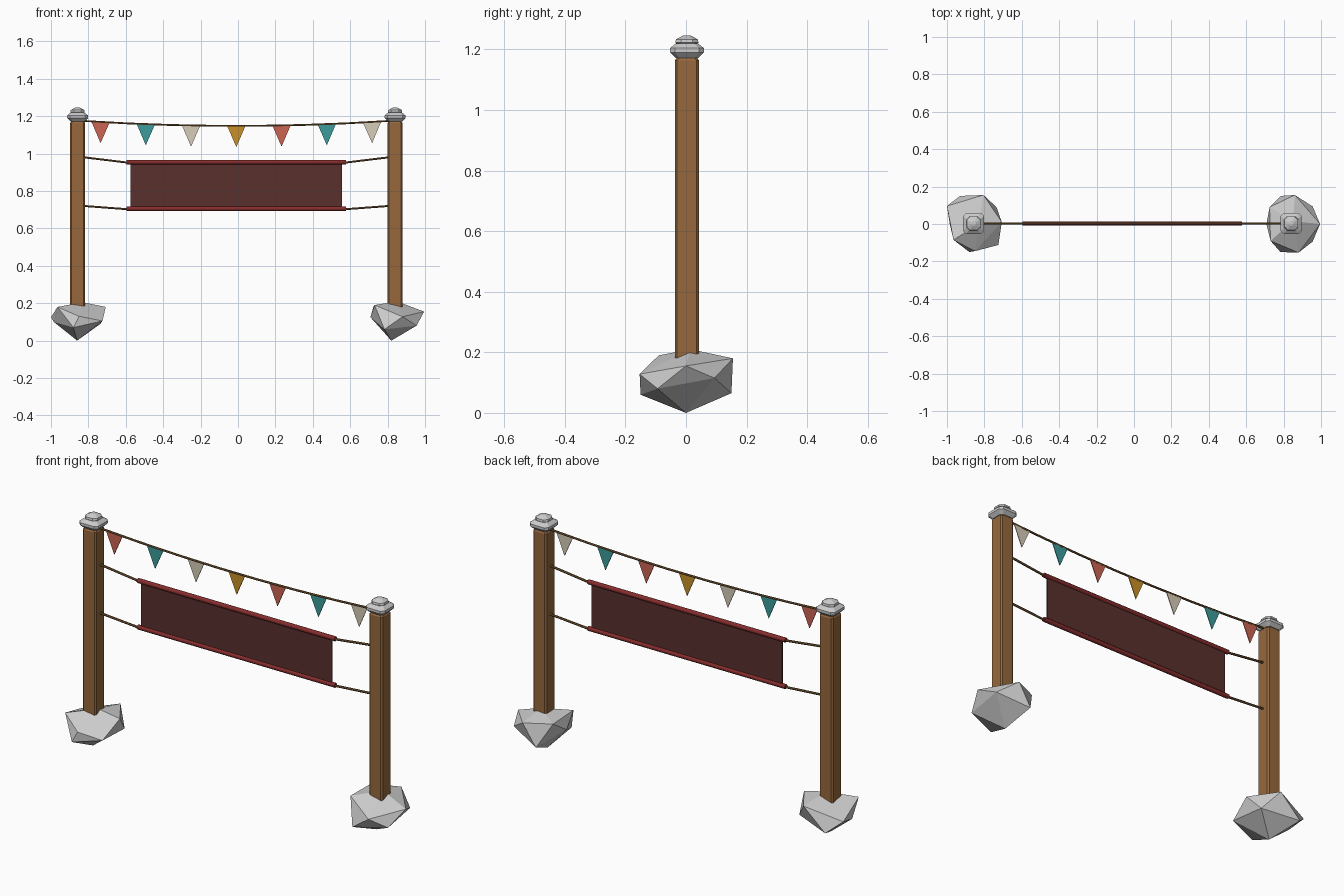
import bpy, bmesh, math
from mathutils import Vector

if "Cube" in bpy.data.objects:
    bpy.data.objects.remove(bpy.data.objects["Cube"])

CX, CY = -0.009, 0.003   # mirror centre of the posts and hangings


def paint(name, rgb):
    m = bpy.data.materials.new(name)
    m.diffuse_color = (*rgb, 1)
    m.use_nodes = True
    m.node_tree.nodes["Principled BSDF"].inputs["Base Color"].default_value = m.diffuse_color
    return m


WOOD = paint("wood", (0.31, 0.14, 0.047))
ROPE = paint("rope", (0.19, 0.10, 0.035))
CLOTH = paint("dark_cloth", (0.098, 0.03, 0.026))
ROD = paint("red_rod", (0.24, 0.026, 0.026))
RED = paint("flag_red", (0.60, 0.13, 0.09))
TEAL = paint("flag_teal", (0.045, 0.33, 0.33))
CREAM = paint("flag_cream", (0.68, 0.61, 0.48))
GOLD = paint("flag_gold", (0.58, 0.28, 0.02))


def finish(name, bm, mat=None):
    bmesh.ops.recalc_face_normals(bm, faces=bm.faces)
    me = bpy.data.meshes.new(name)
    bm.to_mesh(me)
    bm.free()
    if mat:
        me.materials.append(mat)
    ob = bpy.data.objects.new(name, me)
    bpy.context.collection.objects.link(ob)
    return ob


def loft(name, rings, mat=None):
    """Skin a list of equal-length point rings and cap both ends."""
    bm = bmesh.new()
    rows = [[bm.verts.new(p) for p in r] for r in rings]
    n = len(rows[0])
    for a, b in zip(rows, rows[1:]):
        for i in range(n):
            j = (i + 1) % n
            bm.faces.new((a[i], a[j], b[j], b[i]))
    bm.faces.new(rows[0])
    bm.faces.new(rows[-1])
    return finish(name, bm, mat)


def chamfered_square(x, z, h, c):
    k = h - c
    pts = [(h, -k), (h, k), (k, h), (-k, h), (-h, k), (-h, -k), (-k, -h), (k, -h)]
    return [(x + px, CY + py, z) for px, py in pts]


def tube(name, path, r, mat, sides=8):
    """Round bar following (x, z) points."""
    pts = [Vector((x, CY, z)) for x, z in path]
    rings = []
    for i, p in enumerate(pts):
        d = (pts[min(i + 1, len(pts) - 1)] - pts[max(i - 1, 0)]).normalized()
        up = Vector((-d.z, 0, d.x))
        angles = [2 * math.pi * (k + 0.5) / sides for k in range(sides)]
        rings.append([p + r * (math.cos(a) * up + math.sin(a) * Vector((0, 1, 0)))
                      for a in angles])
    ob = loft(name, rings, mat)
    bpy.context.view_layer.objects.active = ob
    ob.select_set(True)
    bpy.ops.object.shade_smooth_by_angle(angle=math.radians(50))
    ob.select_set(False)


def slab(name, outline, t, mat):
    """Thin cloth from an (x, z) outline."""
    loft(name, [[(x, CY + s * t / 2, z) for x, z in outline] for s in (-1, 1)], mat)


def rock(name, pts):
    bm = bmesh.new()
    for p in pts:
        bm.verts.new(p)
    bmesh.ops.convex_hull(bm, input=bm.verts)
    finish(name, bm)


# Faceted foot stones
rock("right_foot_stone", [
    (.82, 0, .0), (.955, -.094, .08), (.783, -.15, .06), (.708, 0, .125),
    (.785, .15, .065), (.955, .094, .115), (.88, -.153, .128), (.73, -.09, .19),
    (.725, .09, .185), (.86, .155, .18), (.995, 0, .155), (.85, .015, .21)])
rock("left_foot_stone", [
    (-.86, 0, .0), (-.725, -.112, .105), (-.88, -.15, .07), (-.985, 0, .10),
    (-.93, .15, .065), (-.735, .09, .09), (-.85, -.145, .13), (-.965, -.085, .18),
    (-1.0, .096, .125), (-.805, .155, .18), (-.707, .01, .18), (-.83, 0, .205)])

for side, s in (("left", -1), ("right", 1)):
    px = CX + s * 0.849
    # Chamfered post
    loft(side + "_post", [chamfered_square(px, z, h, c) for z, h, c in
         ((.10, .04, .008), (1.163, .04, .008), (1.172, .034, .008))], WOOD)
    # Stone cap and knob
    loft(side + "_cap", [chamfered_square(px, z, h, c) for z, h, c in
         ((1.172, .038, .012), (1.19, .056, .016), (1.204, .056, .016), (1.22, .036, .012))])
    loft(side + "_cap_knob", [chamfered_square(px, z, h, c) for z, h, c in
         ((1.212, .026, .012), (1.222, .038, .018), (1.233, .036, .018), (1.246, .012, .006))])
    # Ropes tying the banner to the post
    for level, z0, z1 in (("upper", .98, .951), ("lower", .72, .702)):
        tube(f"{side}_{level}_tie",
             [(CX + s * .815, z0), (CX + s * .575, z1)], .006, ROPE, 6)

# Banner with its two rods
slab("banner_cloth", [(CX - .565, .70), (CX + .565, .70),
                      (CX + .565, .955), (CX - .565, .955)], .006, CLOTH)
for level, z in (("upper", .954), ("lower", .705)):
    tube(level + "_rod", [(CX - .586, z), (CX + .586, z)], .0125, ROD)


# Sagging bunting line
def sag(x):
    return 1.148 + 0.026 * ((x - CX) / 0.81) ** 2


tube("bunting_rope", [(x, sag(x)) for x in
     (CX - .82 + 1.64 * i / 7 for i in range(8))], .0055, ROPE, 6)

# Triangular flags
for i, mat in enumerate((RED, TEAL, CREAM, GOLD, RED, TEAL, CREAM)):
    x = CX + (i - 3) * 0.242
    z = sag(x)
    slab(f"flag_{i + 1}", [(x - .049, sag(x - .049)), (x, z - .113),
                           (x + .049, sag(x + .049))], .004, mat)
